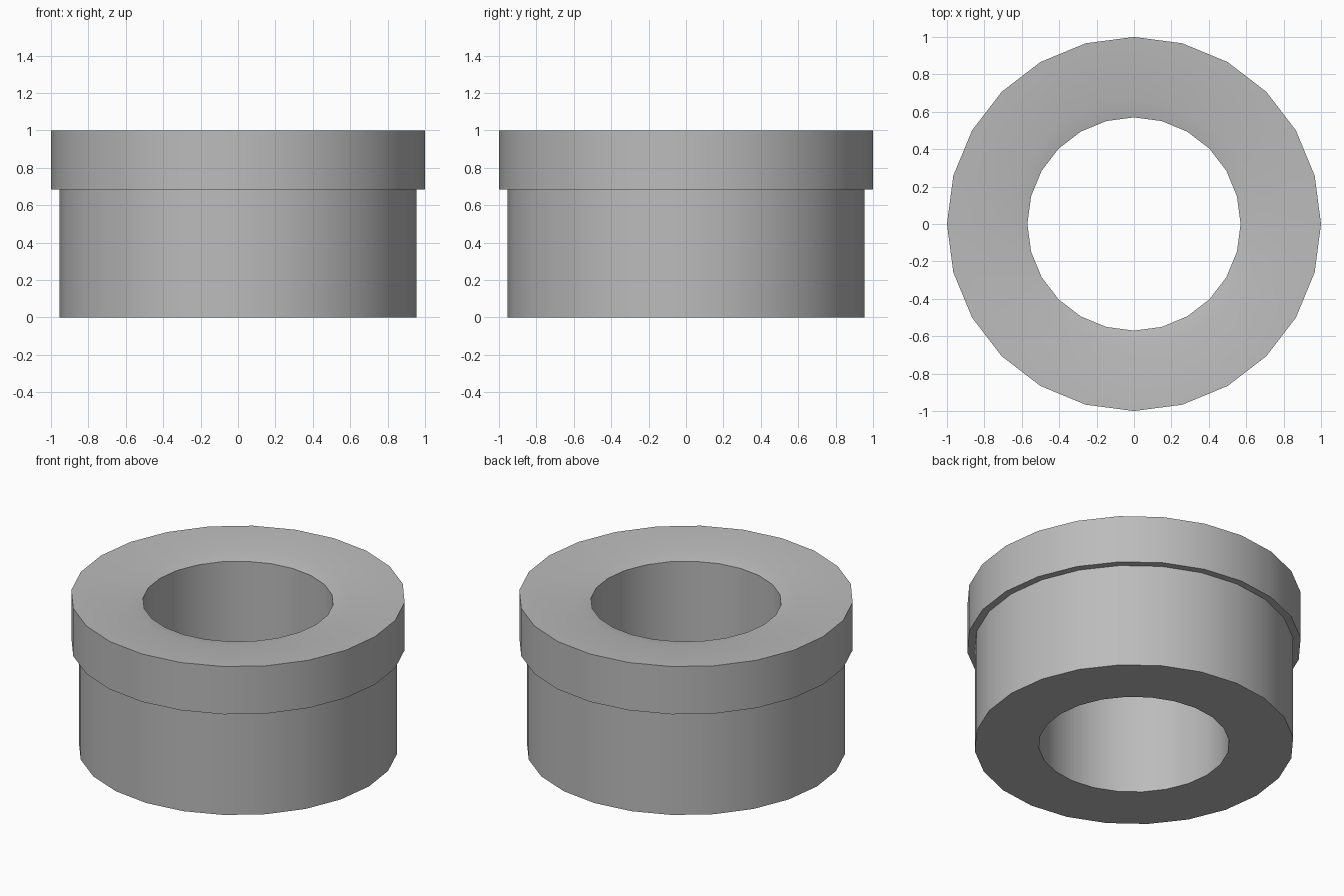
import bpy
import bmesh
import math

SIDES = 24
OUTER, BODY, BORE = 1.0, 0.955, 0.57
STEP_Z = 0.685

default_cube = bpy.data.objects.get("Cube")
if default_cube:
    bpy.data.objects.remove(default_cube, do_unlink=True)

grey = bpy.data.materials.new("mid_grey")
grey.use_nodes = True
colour = (0.5, 0.5, 0.5, 1.0)
grey.diffuse_color = colour
grey.node_tree.nodes["Principled BSDF"].inputs["Base Color"].default_value = colour


def lathe(name, profile):
    """Turn a (radius, height) profile around the z axis."""
    bm = bmesh.new()
    rings = []
    for radius, height in profile:
        ring = []
        for i in range(SIDES):
            a = math.tau * i / SIDES
            ring.append(bm.verts.new((radius * math.cos(a), radius * math.sin(a), height)))
        rings.append(ring)
    for low, high in zip(rings, rings[1:]):
        for i in range(SIDES):
            j = (i + 1) % SIDES
            bm.faces.new((low[i], low[j], high[j], high[i]))
    mesh = bpy.data.meshes.new(name)
    bm.to_mesh(mesh)
    bm.free()
    mesh.materials.append(grey)
    obj = bpy.data.objects.new(name, mesh)
    bpy.context.collection.objects.link(obj)
    bpy.ops.object.select_all(action="DESELECT")
    obj.select_set(True)
    bpy.context.view_layer.objects.active = obj
    bpy.ops.object.shade_smooth_by_angle(angle=math.radians(32))
    return obj


# Lower sleeve: bore, flat underside and outer wall
lathe("sleeve", [(BORE, STEP_Z), (BORE, 0), (BODY, 0), (BODY, STEP_Z)])

# Wider collar: underside step, outer wall, slightly dished top and bore
lathe("collar", [(BODY, STEP_Z), (OUTER, STEP_Z), (OUTER, 1.0),
                 (0.663, 0.985), (BORE, 0.965), (BORE, STEP_Z)])
